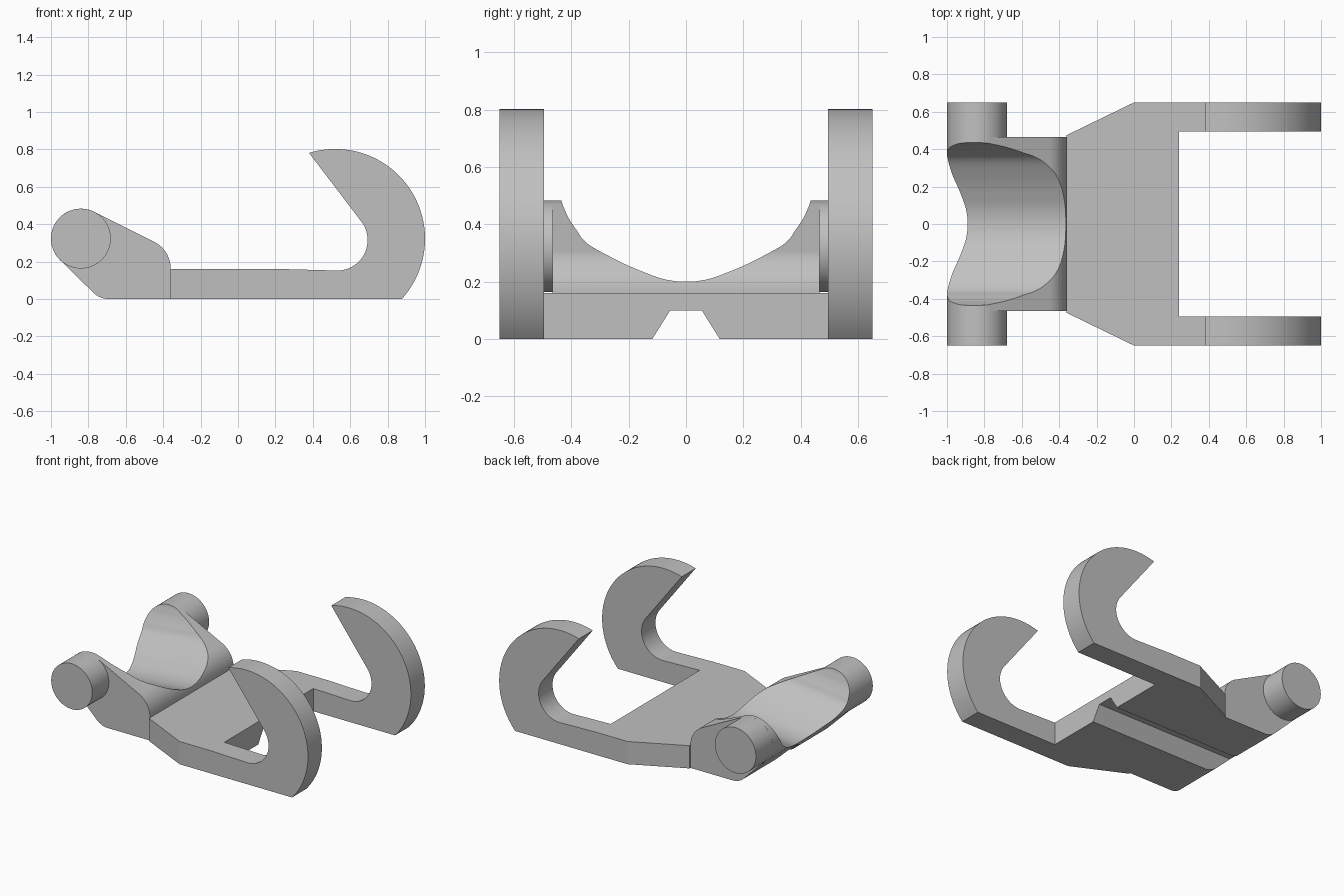
import bpy, bmesh
from math import sin, cos, radians

if "Cube" in bpy.data.objects:
    bpy.data.objects.remove(bpy.data.objects["Cube"], do_unlink=True)

GREY = (0.53, 0.53, 0.53, 1)
grey = bpy.data.materials.new("plain grey")
grey.use_nodes = True
grey.diffuse_color = GREY
grey.node_tree.nodes["Principled BSDF"].inputs["Base Color"].default_value = GREY


def arc(cx, cz, r, start, end, n=24):
    angles = [radians(start + (end - start) * i / n) for i in range(n + 1)]
    return [(cx + r * cos(a), cz + r * sin(a)) for a in angles]


def loft(name, first, last):
    """Solid between two matching rings of 3D points."""
    bm = bmesh.new()
    a = [bm.verts.new(p) for p in first]
    b = [bm.verts.new(p) for p in last]
    bm.faces.new(a)
    bm.faces.new(b[::-1])
    for i in range(len(a)):
        j = (i + 1) % len(a)
        bm.faces.new((a[i], b[i], b[j], a[j]))
    bmesh.ops.recalc_face_normals(bm, faces=bm.faces)
    mesh = bpy.data.meshes.new(name)
    bm.to_mesh(mesh)
    bm.free()
    mesh.materials.append(grey)
    obj = bpy.data.objects.new(name, mesh)
    bpy.context.collection.objects.link(obj)
    return obj


def side_profile(name, pts, y0, y1):
    return loft(name, [(x, y0, z) for x, z in pts], [(x, y1, z) for x, z in pts])


def select(obj):
    bpy.ops.object.select_all(action='DESELECT')
    obj.select_set(True)
    bpy.context.view_layer.objects.active = obj


def cut(obj, cutter):
    select(obj)
    mod = obj.modifiers.new("cut", 'BOOLEAN')
    mod.operation, mod.solver, mod.object = 'DIFFERENCE', 'EXACT', cutter
    bpy.ops.object.modifier_apply(modifier=mod.name)


# Rounded block that carries the pins
PIN_X, PIN_Z, PIN_R = -0.84, 0.323, 0.16
block = side_profile("saddle_block",
                     arc(PIN_X, PIN_Z, PIN_R, 63.4, 225, 36)
                     + arc(-0.69, 0.12, 0.12, 225, 270, 10)
                     + [(-0.36, 0)] + arc(-0.52, 0.163, 0.16, 0, 63.4, 16),
                     -0.465, 0.465)

# Flat plate flaring out to the arms
outline = [(-0.36, 0.475), (0, 0.65), (0.24, 0.65)]
outline += [(x, -y) for x, y in reversed(outline)]
plate = loft("base_plate", [(x, y, 0) for x, y in outline],
             [(x, y, 0.16) for x, y in outline])

# Curved saddle hollow, dipping slightly towards the pin end
half = [(0.08, 0.21), (0.16, 0.24), (0.22, 0.268), (0.28, 0.302), (0.33, 0.335),
        (0.36, 0.365), (0.38, 0.4), (0.4, 0.435), (0.42, 0.48), (0.44, 0.56), (0.46, 0.8)]


def smooth_curve(pts, steps=5):
    out = []
    for i in range(1, len(pts) - 2):
        p, q, r, s = pts[i - 1:i + 3]
        for k in range(steps):
            t = k / steps
            out.append(tuple(0.5 * (2 * b + (c - a) * t + (2 * a - 5 * b + 4 * c - d) * t * t
                                    + (3 * b - a - 3 * c + d) * t ** 3)
                             for a, b, c, d in zip(p, q, r, s)))
    return out + [pts[-2], pts[-1]]


hollow = smooth_curve([(-y, z) for y, z in reversed(half)] + [(0, 0.2)] + half)


def hollow_ring(x):
    drop = 0.1 * (x + 0.36)
    return [(x, y, z + drop) for y, z in hollow]


saddle_cutter = loft("saddle_cutter", hollow_ring(-1.2), hollow_ring(-0.2))

# Tapered groove along the underside
groove = [(-0.18, -0.1), (-0.055, 0.1), (0.055, 0.1), (0.18, -0.1)]
groove_cutter = loft("groove_cutter", [(-1.2, y, z) for y, z in groove],
                     [(0.4, y, z) for y, z in groove])

cut(block, saddle_cutter)
cut(block, groove_cutter)
cut(plate, groove_cutter)
for helper in (saddle_cutter, groove_cutter):
    bpy.data.objects.remove(helper, do_unlink=True)

# Pins and hooked arms on both sides
hook = ([(0.24, 0)] + arc(0.52, 0.322, 0.48, -42.1, 107, 48)
        + arc(0.53, 0.315, 0.163, 38, -90, 28) + [(0.24, 0.16)])
parts = [block, plate]
for side, s in (("left", 1), ("right", -1)):
    parts.append(side_profile(side + "_pin", arc(PIN_X, PIN_Z, PIN_R, 0, 354, 59),
                              s * 0.465, s * 0.65))
    parts.append(side_profile(side + "_hook_arm", hook, s * 0.495, s * 0.65))

for obj in parts:
    select(obj)
    bpy.ops.object.shade_smooth_by_angle(angle=radians(25))
